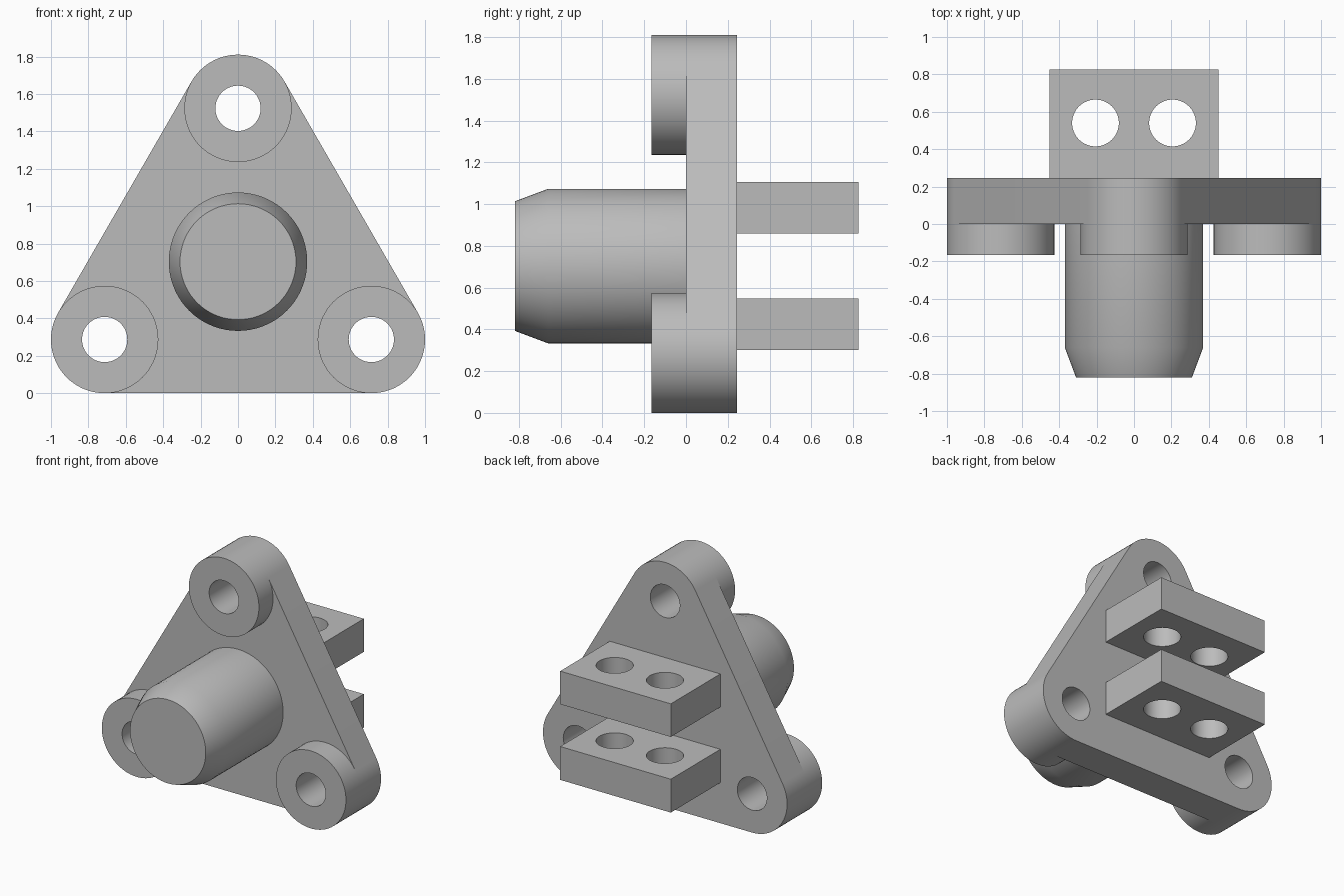
import bpy, bmesh, math
from mathutils import Vector

if "Cube" in bpy.data.objects:
    bpy.data.objects.remove(bpy.data.objects["Cube"])

R = 0.287                                    # corner radius
CORNERS = [(0.713, R), (0.0, 1.523), (-0.713, R)]
PLATE_BACK, BOSS_FRONT = 0.245, -0.165

grey = bpy.data.materials.new("metal_grey")
grey.diffuse_color = (0.5, 0.5, 0.5, 1)
grey.use_nodes = True
grey.node_tree.nodes["Principled BSDF"].inputs["Base Color"].default_value = grey.diffuse_color


def finish(name, bm):
    bmesh.ops.recalc_face_normals(bm, faces=bm.faces)
    me = bpy.data.meshes.new(name)
    bm.to_mesh(me)
    bm.free()
    me.materials.append(grey)
    ob = bpy.data.objects.new(name, me)
    bpy.context.collection.objects.link(ob)
    return ob


def prism(name, outline, direction):
    """Extrude a closed 3D outline along a direction."""
    bm = bmesh.new()
    face = bm.faces.new([bm.verts.new(p) for p in outline])
    ext = bmesh.ops.extrude_face_region(bm, geom=[face], use_keep_orig=True)
    verts = [g for g in ext["geom"] if isinstance(g, bmesh.types.BMVert)]
    bmesh.ops.translate(bm, verts=verts, vec=Vector(direction))
    return finish(name, bm)


def arc(cx, cz, r, start, end, n):
    return [(cx + r * math.cos(start + (end - start) * i / n),
             cz + r * math.sin(start + (end - start) * i / n)) for i in range(n + 1)]


def circle(cx, cz, r, n=64):
    return arc(cx, cz, r, 0, math.tau, n)[:-1]


def along_y(points, y0, y1, name):
    return prism(name, [(x, y0, z) for x, z in points], (0, y1 - y0, 0))


def drill(ob, cutters):
    bpy.context.view_layer.objects.active = ob
    for c in cutters:
        mod = ob.modifiers.new("hole", "BOOLEAN")
        mod.operation, mod.solver, mod.object = "DIFFERENCE", "EXACT", c
        bpy.ops.object.modifier_apply(modifier=mod.name)


def smooth(ob, angle=30):
    bpy.ops.object.select_all(action="DESELECT")
    ob.select_set(True)
    bpy.context.view_layer.objects.active = ob
    bpy.ops.object.shade_smooth_by_angle(angle=math.radians(angle))


# Bolt hole cutters through the plate and bosses
bolt_cutters = [along_y(circle(x, z, 0.121), -0.5, 0.5, "bolt_cutter") for x, z in CORNERS]

# Rounded triangular plate
outline = []
for (x, z), start in zip(CORNERS, (-90, 30, 150)):
    a = math.radians(start)
    outline += arc(x, z, R, a, a + math.radians(120), 24)
plate = along_y(outline, 0, PLATE_BACK, "triangle_plate")
drill(plate, bolt_cutters)
smooth(plate)

# Round bosses at the corners
for (x, z), cutter in zip(CORNERS, bolt_cutters):
    boss = along_y(circle(x, z, R, 72), BOSS_FRONT, 0, "corner_boss")
    drill(boss, [cutter])
    smooth(boss)

# Central shaft with a chamfered tip
bm = bmesh.new()
profile = [(0.37, 0.0), (0.37, -0.66), (0.31, -0.82)]
rings = [[bm.verts.new((x, y, z)) for x, z in circle(0, 0.703, r, 72)] for r, y in profile]
for a, b in zip(rings, rings[1:]):
    for i in range(72):
        j = (i + 1) % 72
        bm.faces.new((a[i], a[j], b[j], b[i]))
bm.faces.new(rings[0])
bm.faces.new(rings[-1])
smooth(finish("central_shaft", bm))

# Rear lugs with two pin holes each
pin_cutters = [prism("pin_cutter", [(x, y, 0) for x, y in circle(sx * 0.206, 0.54, 0.125)], (0, 0, 2))
               for sx in (-1, 1)]
for name, z0, z1 in (("lower_lug", 0.30, 0.547), ("upper_lug", 0.86, 1.105)):
    box = [(-0.453, PLATE_BACK, z0), (0.453, PLATE_BACK, z0), (0.453, 0.825, z0), (-0.453, 0.825, z0)]
    lug = prism(name, box, (0, 0, z1 - z0))
    drill(lug, pin_cutters)
    smooth(lug)

# Remove the cutters once the holes are made
for c in bolt_cutters + pin_cutters:
    bpy.data.objects.remove(c)
